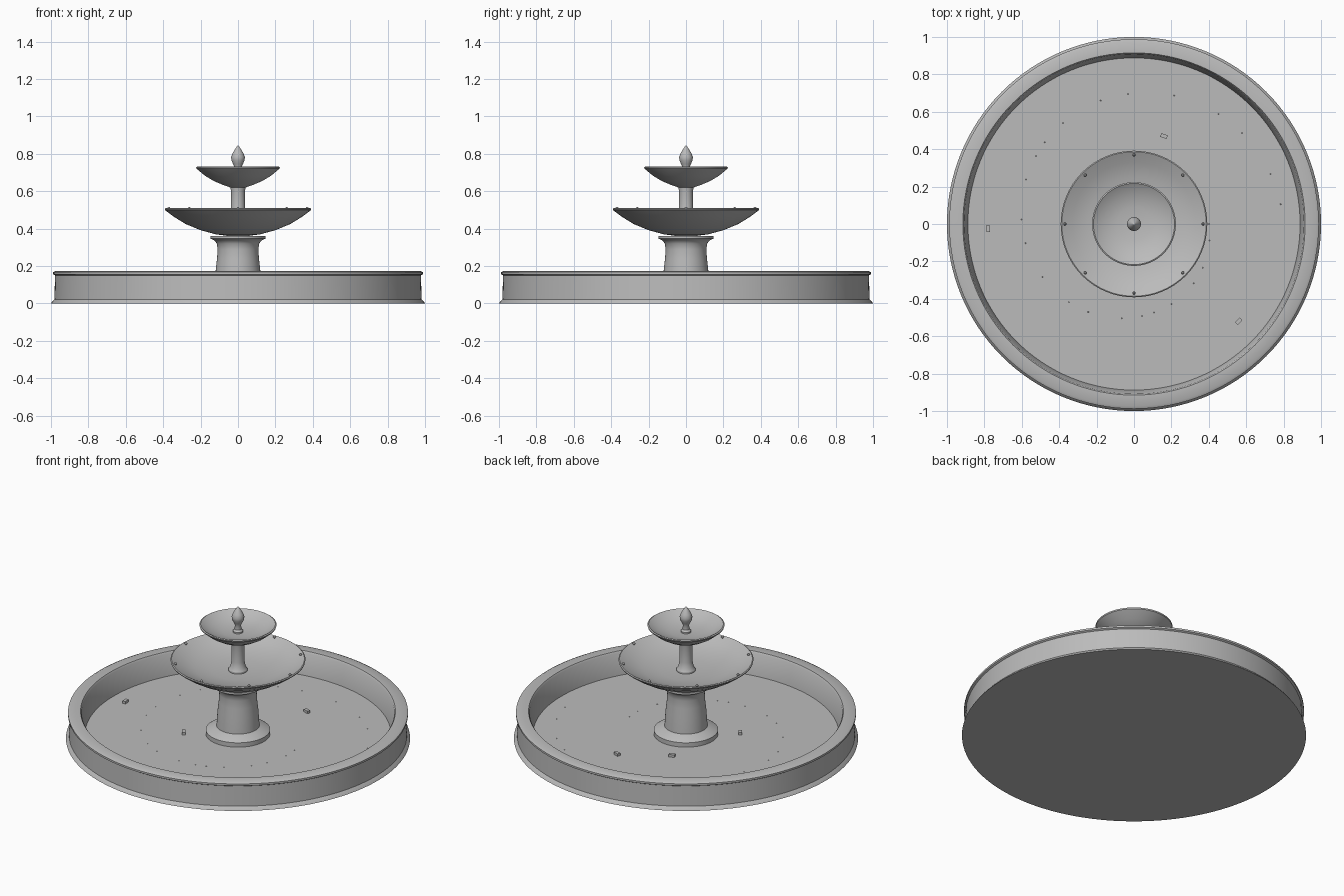
import bpy, bmesh, math
from mathutils import Matrix, Vector

if "Cube" in bpy.data.objects:
    bpy.data.objects.remove(bpy.data.objects["Cube"])

stone = bpy.data.materials.new("grey_stone")
stone.diffuse_color = (0.5, 0.5, 0.5, 1)
stone.use_nodes = True
stone.node_tree.nodes["Principled BSDF"].inputs["Base Color"].default_value = stone.diffuse_color


def finish(name, bm, smooth=True):
    bmesh.ops.recalc_face_normals(bm, faces=bm.faces[:])
    me = bpy.data.meshes.new(name)
    bm.to_mesh(me)
    bm.free()
    me.materials.append(stone)
    ob = bpy.data.objects.new(name, me)
    bpy.context.collection.objects.link(ob)
    if smooth:
        bpy.ops.object.select_all(action='DESELECT')
        ob.select_set(True)
        bpy.context.view_layer.objects.active = ob
        bpy.ops.object.shade_smooth_by_angle(angle=math.radians(30))
    return ob


def lathe(name, profile, steps=64):
    """Spin (radius, height) points around z; ends lie on the axis."""
    bm = bmesh.new()
    vs = [bm.verts.new((r, 0, z)) for r, z in profile]
    es = [bm.edges.new(p) for p in zip(vs, vs[1:])]
    bmesh.ops.spin(bm, geom=vs + es, cent=(0, 0, 0), axis=(0, 0, 1),
                   angle=math.tau, steps=steps)
    bmesh.ops.remove_doubles(bm, verts=bm.verts[:], dist=1e-5)
    return finish(name, bm)


# Pool with skirt, rim and sloped inner wall
lathe("basin", [(0, 0), (1, 0), (0.995, 0.008), (0.982, 0.022), (0.978, 0.15),
                (0.988, 0.156), (0.988, 0.168), (0.974, 0.175),
                (0.915, 0.175), (0.908, 0.165), (0.888, 0.03), (0, 0.03)], 128)

# Pedestal with round foot and flared capital
lathe("pedestal", [(0, 0.03), (0.187, 0.03), (0.187, 0.058), (0.175, 0.066),
                   (0.125, 0.085), (0.119, 0.18), (0.112, 0.24),
                   (0.109, 0.29), (0.113, 0.32), (0.126, 0.337),
                   (0.148, 0.347), (0.148, 0.36), (0, 0.36)])

# Lower bowl
lathe("lower_bowl", [(0, 0.355), (0.06, 0.362), (0.12, 0.37), (0.2, 0.392),
                     (0.28, 0.425), (0.345, 0.465), (0.39, 0.499),
                     (0.392, 0.506), (0.386, 0.51), (0.379, 0.507),
                     (0.33, 0.48), (0.25, 0.455), (0.15, 0.44), (0, 0.435)])

# Upper column
lathe("upper_column", [(0, 0.43), (0.055, 0.43), (0.055, 0.447),
                       (0.044, 0.465), (0.038, 0.50), (0.037, 0.60),
                       (0.042, 0.625), (0, 0.63)], 48)

# Upper bowl
lathe("upper_bowl", [(0, 0.618), (0.04, 0.62), (0.075, 0.632),
                     (0.13, 0.655), (0.175, 0.682), (0.222, 0.721),
                     (0.224, 0.729), (0.217, 0.733), (0.211, 0.729),
                     (0.16, 0.702), (0.09, 0.686), (0, 0.682)])

# Flame shaped finial
lathe("finial", [(0, 0.68), (0.03, 0.68), (0.03, 0.692), (0.02, 0.702),
                 (0.018, 0.728), (0.026, 0.745), (0.035, 0.765),
                 (0.037, 0.782), (0.03, 0.802), (0.017, 0.823),
                 (0.006, 0.84), (0, 0.847)], 32)

# Water spouts around the lower bowl rim
bm = bmesh.new()
for i in range(8):
    a = i * math.tau / 8
    bmesh.ops.create_uvsphere(bm, u_segments=10, v_segments=6, radius=0.008,
                              matrix=Matrix.Translation((0.369 * math.cos(a), 0.369 * math.sin(a), 0.508)))
finish("rim_spouts", bm)

# Small blocks on the pool floor, turned along the circle
bm = bmesh.new()
for x, y in [(0.16, 0.47), (-0.78, -0.025), (0.56, -0.52), (-0.26, -0.18), (-0.114, 0.305)]:
    m = (Matrix.Translation((x, y, 0.037)) @ Matrix.Rotation(math.atan2(y, x), 4, 'Z')
         @ Matrix.Diagonal((0.02, 0.036, 0.018, 1)))
    bmesh.ops.create_cube(bm, size=1, matrix=m)
finish("floor_blocks", bm, False)

# Tiny pebbles barely rising from the floor
bm = bmesh.new()
for i in range(24):
    a, r = i * 2.4, 0.4 + 0.4 * ((i * 0.618) % 1)
    bmesh.ops.create_icosphere(bm, subdivisions=1, radius=0.004,
                               matrix=Matrix.Translation((r * math.cos(a), r * math.sin(a), 0.0285)))
finish("pebbles", bm, False)
